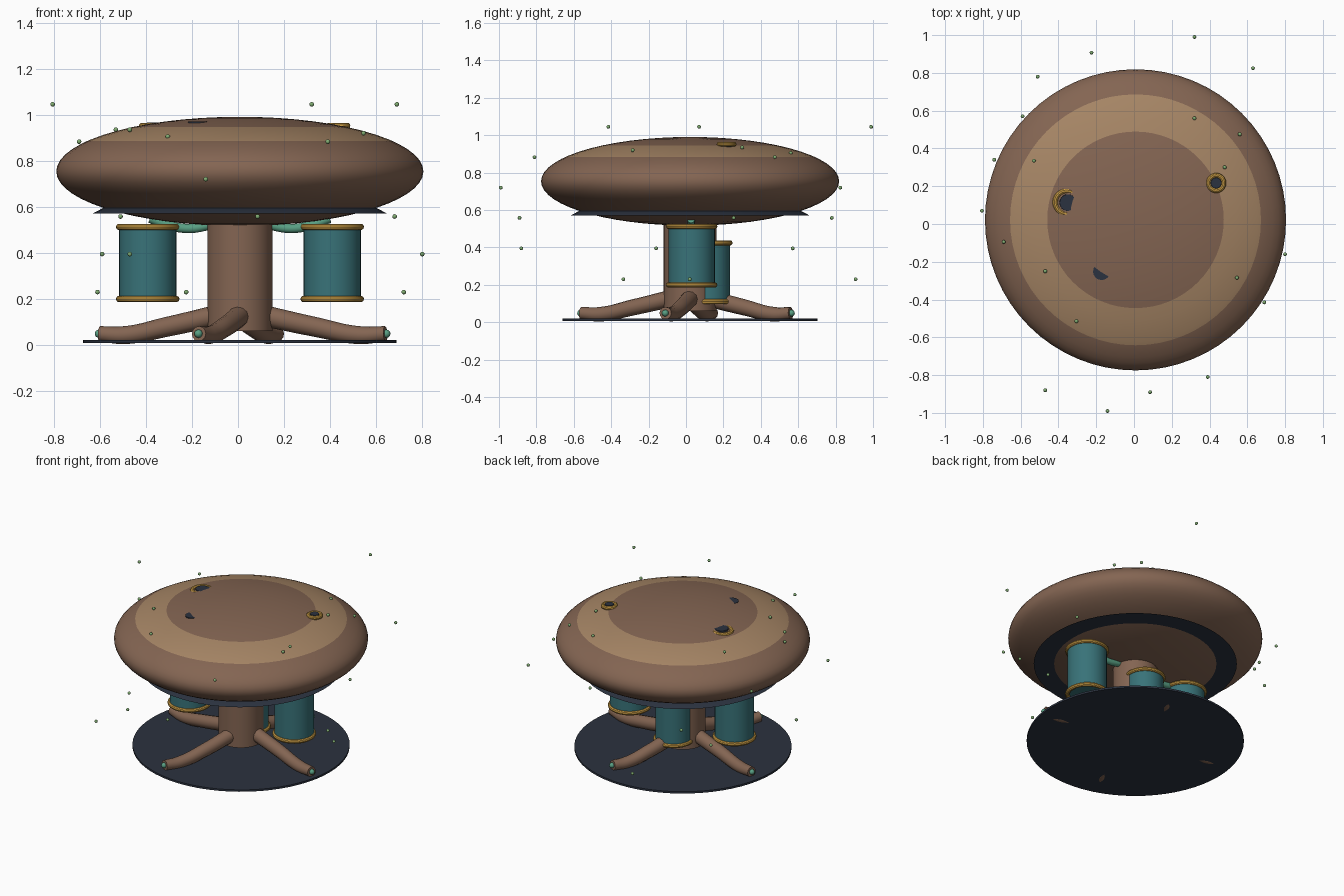
import bpy, bmesh, math
from mathutils import Vector

if "Cube" in bpy.data.objects:
    bpy.data.objects.remove(bpy.data.objects["Cube"])

CX, CY = 0.008, 0.022


def material(name, r, g, b):
    m = bpy.data.materials.new(name)
    m.use_nodes = True
    m.diffuse_color = (r, g, b, 1)
    bsdf = m.node_tree.nodes["Principled BSDF"]
    bsdf.inputs["Base Color"].default_value = (r, g, b, 1)
    bsdf.inputs["Roughness"].default_value = 0.7
    return m


BARK = material("bark brown", 0.23, 0.13, 0.085)
TAN = material("tan", 0.38, 0.235, 0.13)
TEAL = material("teal", 0.04, 0.17, 0.19)
GOLD = material("gold", 0.6, 0.34, 0.06)
DARK = material("dark slate", 0.024, 0.032, 0.05)
MINT = material("mint green", 0.1, 0.35, 0.23)
SPORE = material("spore green", 0.22, 0.42, 0.17)


def finish(obj, name, mat):
    obj.name = name
    obj.data.materials.append(mat)
    bpy.ops.object.select_all(action="DESELECT")
    obj.select_set(True)
    bpy.context.view_layer.objects.active = obj
    if obj.type == "MESH":
        bpy.ops.object.shade_smooth_by_angle(angle=math.radians(35))
    return obj


def lathe(name, profile, mat, x=CX, y=CY, steps=64):
    """Revolve (radius, height) points, bottom to top, about a vertical axis."""
    bm = bmesh.new()
    verts = [bm.verts.new((r, 0, z)) for r, z in profile]
    edges = [bm.edges.new(pair) for pair in zip(verts, verts[1:])]
    bmesh.ops.spin(bm, geom=verts + edges, cent=(0, 0, 0), axis=(0, 0, 1),
                   angle=math.tau, steps=steps)
    bmesh.ops.remove_doubles(bm, verts=bm.verts, dist=0.0002)
    bmesh.ops.recalc_face_normals(bm, faces=bm.faces)
    mesh = bpy.data.meshes.new(name)
    bm.to_mesh(mesh)
    bm.free()
    obj = bpy.data.objects.new(name, mesh)
    obj.location = (x, y, 0)
    bpy.context.collection.objects.link(obj)
    return finish(obj, name, mat)


def drum(name, r_low, r_high, low, high, mat, x=CX, y=CY, steps=64):
    return lathe(name, [(0, low), (r_low, low), (r_high, high), (0, high)], mat, x, y, steps)


def ring(name, x, y, z, major, minor):
    bpy.ops.mesh.primitive_torus_add(location=(x, y, z), major_radius=major, minor_radius=minor,
                                     major_segments=40, minor_segments=10)
    return finish(bpy.context.object, name, GOLD)


def ball(name, place, radius, mat):
    bpy.ops.mesh.primitive_uv_sphere_add(location=place, radius=radius, segments=12, ring_count=8)
    return finish(bpy.context.object, name, mat)


def tube(name, points, radii, mat):
    curve = bpy.data.curves.new(name, "CURVE")
    curve.dimensions = "3D"
    curve.bevel_depth = 1.0
    curve.bevel_resolution = 4
    curve.use_fill_caps = True
    spline = curve.splines.new("BEZIER")
    spline.bezier_points.add(len(points) - 1)
    for bp, co, r in zip(spline.bezier_points, points, radii):
        bp.co, bp.radius = co, r
        bp.handle_left_type = bp.handle_right_type = "AUTO"
    obj = bpy.data.objects.new(name, curve)
    bpy.context.collection.objects.link(obj)
    return finish(obj, name, mat)


# Cap: flattened dome with a tan band chosen by height
BAND_LOW, BAND_HIGH = 0.885, 0.946
CAP_Z, CAP_R, CAP_H = 0.754, 0.797, 0.237
angles = [math.radians(a) for a in range(-90, 91, 6)]
angles += [math.asin((z - CAP_Z) / CAP_H) for z in (BAND_LOW, BAND_HIGH)]
angles.sort()
cap = lathe("cap", [(CAP_R * math.cos(a), CAP_Z + CAP_H * math.sin(a)) for a in angles], BARK)
cap.data.materials.append(TAN)
for face in cap.data.polygons:
    face.material_index = int(BAND_LOW < face.center.z < BAND_HIGH)

# Collar under the cap, trunk and ground disc
drum("cap_collar", 0.637, 0.592, 0.572, 0.596, DARK)
drum("trunk", 0.141, 0.141, 0.06, 0.56, BARK)
drum("ground_disc", 0.681, 0.681, 0.008, 0.021, DARK)

# Roots: swirl outwards from the trunk, each with a green tip
ROOTS = {"front": (0, -1, -0.17, -0.56), "right": (1, 0, 0.64, -0.11),
         "back": (0, 1, 0.17, 0.56), "left": (-1, 0, -0.6, 0.14)}
for side, (dx, dy, ex, ey) in ROOTS.items():
    centre, out, end = Vector((CX, CY, 0)), Vector((dx, dy, 0)), Vector((ex, ey, 0))
    start = centre + out * 0.1
    path = []
    for t, z, bow in ((0, 0.128, 0), (0.35, 0.08, 0.035), (0.75, 0.043, 0.02), (1, 0.049, 0)):
        path.append(start.lerp(end, t) + out * bow + Vector((0, 0, z)))
    tube(side + "_root", path, (0.046, 0.043, 0.039, 0.033), BARK)
    ball(side + "_root_tip", path[-1] + (path[-1] - path[-2]).normalized() * 0.004, 0.018, MINT)

# Hanging tanks with gold rims
for name, x, y, r, low, high in (("left_tank", 0.409, 0.03, 0.124, 0.2, 0.513),
                                 ("right_tank", -0.392, 0.03, 0.124, 0.2, 0.513),
                                 ("back_tank", 0.01, 0.12, 0.115, 0.11, 0.425)):
    drum(name, r, r, low, high, TEAL, x, y, 40)
    for part, z in (("lower", low), ("upper", high)):
        ring(f"{name}_{part}_rim", x, y, z, r, 0.014)

# Feeder pipes sagging from trunk to side tanks
for name, s in (("left_pipe", 1), ("right_pipe", -1)):
    path = [(CX + s * d, 0.027, z) for d, z in ((0.12, 0.522), (0.22, 0.506), (0.31, 0.52), (0.39, 0.55))]
    tube(name, path, (0.02, 0.02, 0.02, 0.02), MINT)

# Vents on the cap: gold rim around a dark plug
ring("left_vent_rim", 0.435, 0.217, 0.952, 0.04, 0.013)
drum("left_vent_plug", 0.034, 0.028, 0.93, 0.964, DARK, 0.435, 0.217, 16)
ring("right_vent_rim", -0.357, 0.115, 0.951, 0.06, 0.014)
drum("right_vent_plug", 0.048, 0.044, 0.93, 0.967, DARK, -0.35, 0.113, 16)
drum("front_vent_plug", 0.045, 0.045, 0.94, 0.9695, DARK, -0.172, -0.252, 16)

# Spores: floating layers grouped by height
SPORES = {
    1.045: [(0.32, 0.99), (-0.805, 0.07), (0.69, -0.415)],
    0.92: [(0.545, -0.285), (-0.53, 0.335), (0.48, 0.3), (-0.47, -0.25)],
    0.905: [(-0.305, -0.515), (0.32, 0.56)],
    0.883: [(0.39, -0.81), (-0.69, -0.095), (0.56, 0.475)],
    0.72: [(-0.14, -0.99), (0.63, 0.825), (-0.74, 0.34)],
    0.558: [(0.085, -0.89), (-0.51, 0.78), (0.68, 0.255)],
    0.395: [(-0.47, -0.88), (-0.59, 0.57), (0.8, -0.16)],
    0.23: [(-0.225, 0.907), (0.72, 0.02), (-0.61, -0.335)],
}
for z, places in SPORES.items():
    for x, y in places:
        lift = 0.015 if z == 0.92 and y != -0.285 else 0
        ball("spore", (x, y, z + lift), 0.01, SPORE)
